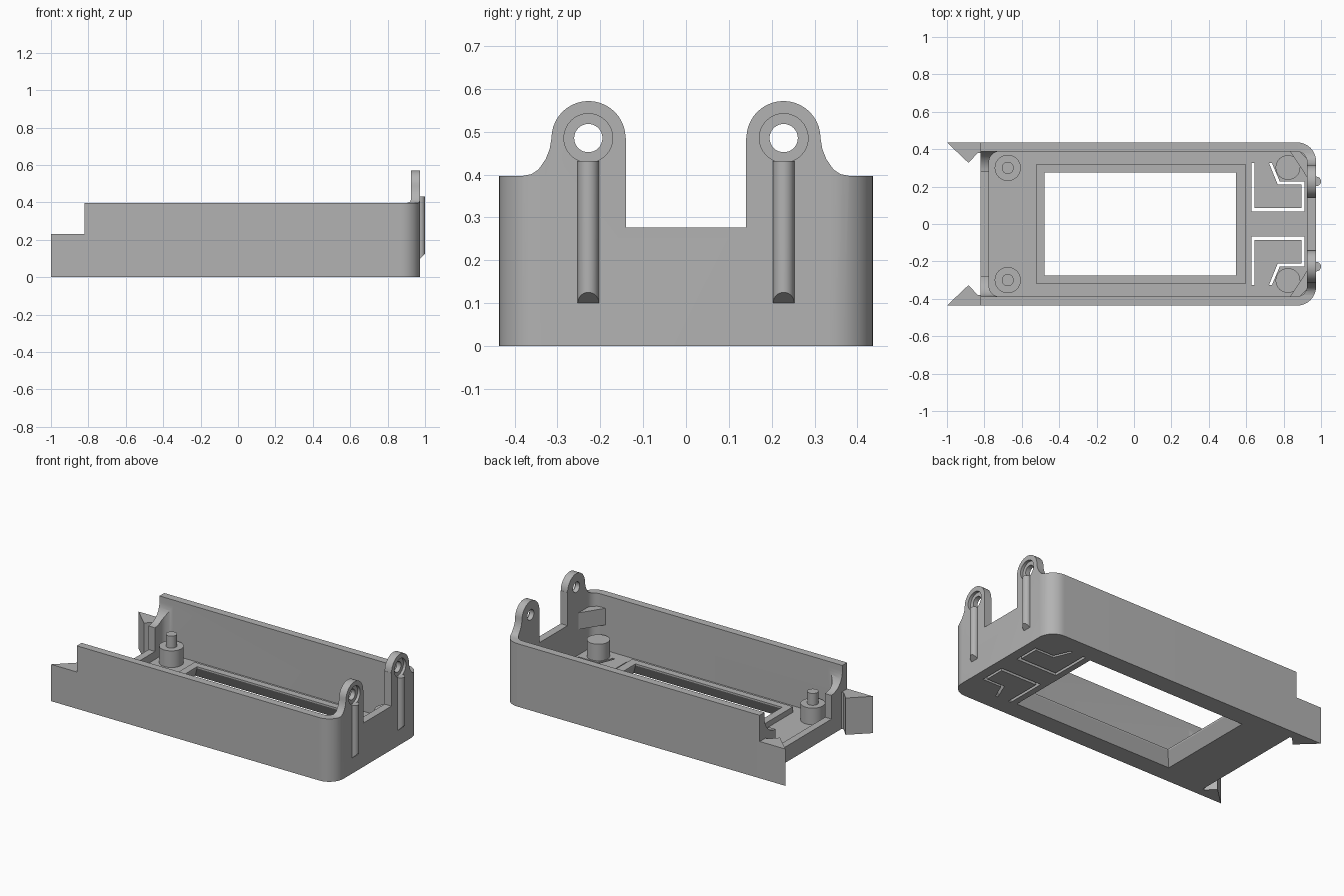
import bpy, bmesh, math
from mathutils import Vector

if "Cube" in bpy.data.objects:
    bpy.data.objects.remove(bpy.data.objects["Cube"])

grey = bpy.data.materials.new("plain_grey")
grey.diffuse_color = (0.45, 0.45, 0.45, 1)
grey.use_nodes = True
grey.node_tree.nodes["Principled BSDF"].inputs["Base Color"].default_value = grey.diffuse_color


def loft(name, rings):
    """Closed solid through rings of 3D points."""
    bm = bmesh.new()
    vs = [[bm.verts.new(p) for p in r] for r in rings]
    n = len(vs[0])
    for a, b in zip(vs, vs[1:]):
        for i in range(n):
            j = (i + 1) % n
            bm.faces.new((a[i], a[j], b[j], b[i]))
    bm.faces.new(vs[0][::-1])
    bm.faces.new(vs[-1])
    bmesh.ops.recalc_face_normals(bm, faces=bm.faces)
    me = bpy.data.meshes.new(name)
    bm.to_mesh(me)
    bm.free()
    me.materials.append(grey)
    ob = bpy.data.objects.new(name, me)
    bpy.context.collection.objects.link(ob)
    return ob


def prism(name, pts, lo, hi, axis="z"):
    """Extrude a profile: (x, y) along z, or (y, z) along x."""
    at = (lambda p, h: (p[0], p[1], h)) if axis == "z" else (lambda p, h: (h, p[0], p[1]))
    return loft(name, [[at(p, h) for p in pts] for h in (lo, hi)])


def arc(cx, cy, r, a0, a1, n=10):
    return [(cx + r * math.cos(math.radians(a0 + (a1 - a0) * i / n)),
             cy + r * math.sin(math.radians(a0 + (a1 - a0) * i / n))) for i in range(n + 1)]


def circle(cx, cy, r, n=32):
    return arc(cx, cy, r, 0, 360, n)[:-1]


def rect(x0, x1, y0, y1):
    return [(x0, y0), (x1, y0), (x1, y1), (x0, y1)]


def boolean(ob, tool, op="DIFFERENCE"):
    m = ob.modifiers.new("b", "BOOLEAN")
    m.object, m.operation, m.solver = tool, op, "EXACT"
    bpy.context.view_layer.objects.active = ob
    bpy.ops.object.modifier_apply(modifier="b")
    bpy.data.objects.remove(tool)


def mirrored(pts):
    return [(-y, z) for y, z in reversed(pts)]


W, WI, FLOOR = 0.436, 0.388, 0.05

# Tray shell: rounded at the right end, square at the left
outer = [(-0.82, -W)] + arc(0.873, -W + 0.1, 0.1, -90, 0) + arc(0.873, W - 0.1, 0.1, 0, 90) + [(-0.82, W)]
case = prism("case", outer, 0, 0.65)
r = 0.055
inner = (arc(-0.775 + r, -WI + r, r, 180, 270) + arc(0.925 - r, -WI + r, r, 270, 360)
         + arc(0.925 - r, WI - r, r, 0, 90) + arc(-0.775 + r, WI - r, r, 90, 180))
boolean(case, prism("cut", inner, FLOOR, 0.8))

# Top outline with two round lugs and the notch between them
half = ([(0.14, 0.276), (0.14, 0.485)] + arc(0.2275, 0.485, 0.0865, 180, 0, 20)
        + [(0.318, 0.46), (0.328, 0.435), (0.344, 0.412), (0.36, 0.401), (0.38, 0.397), (0.6, 0.397)])
boolean(case, prism("cut", mirrored(half) + half + [(0.6, 0.8), (-0.6, 0.8)], -2, 2, "x"))

# Low sill at the left end with curved shoulders
side = [(0.28, 0.1)] + arc(0.278, 0.36, 0.11, -90, 0) + [(0.388, 0.8)]
boolean(case, prism("cut", mirrored(side) + side, -0.9, -0.72, "x"))

# Window frame and its tapered opening
boolean(case, prism("rim", rect(-0.525, 0.598, -0.318, 0.318), 0.03, 0.085), "UNION")


def ring(grow, z):
    return [(x, y, z) for x, y in rect(-0.478 - grow, 0.545 + grow, -0.275 - grow, 0.275 + grow)]


boolean(case, loft("cut", [ring(0.055, -0.02), ring(0, 0.075), ring(0, 0.2)]))

for s in (-1, 1):
    # Lug holes with a round recess on the outside
    boolean(case, prism("cut", circle(s * 0.228, 0.485, 0.033), 0.8, 1.1, "x"))
    boolean(case, prism("cut", circle(s * 0.228, 0.485, 0.057), 0.955, 1.1, "x"))
    # Spring tongue slots in the floor
    for pts in (rect(0.627, 0.645, 0.066, 0.325), rect(0.63, 0.91, 0.066, 0.086),
                rect(0.895, 0.911, 0.07, 0.228),
                [(0.722, 0.325), (0.738, 0.325), (0.779, 0.228), (0.905, 0.228), (0.905, 0.212), (0.768, 0.212)]):
        boolean(case, prism("cut", [(x, s * y) for x, y in pts], -0.1, FLOOR + 0.01))

for s, tag in ((-1, "front"), (1, "back")):
    # Standoff with locating pin, and plain boss
    prism("standoff_" + tag, circle(-0.675, s * 0.3, 0.07), 0.04, 0.155)
    prism("pin_" + tag, circle(-0.675, s * 0.3, 0.032), 0.15, 0.23)
    prism("boss_" + tag, circle(0.823, s * 0.302, 0.066), 0.04, 0.155)
    # Corner wedge under the lug
    prism("wedge_" + tag, [(0.83, s * 0.395), (0.88, s * 0.395), (0.935, s * 0.34), (0.935, s * 0.235)], 0.21, 0.315)
    # Hook at the open end
    prism("hook_" + tag, [(-1, s * W), (-0.885, s * 0.327), (-0.835, s * 0.38), (-0.81, s * 0.38), (-0.81, s * W)], 0, 0.232)
    # Half-round rib on the end wall with a slanted foot
    prof = [(0.965, -0.025)] + arc(0.975, 0, 0.025, -90, 90, 12) + [(0.965, 0.025)]
    loft("rib_" + tag, [[(x, s * 0.228 + y, z0 + max(0, x - 0.975) * k) for x, y in prof]
                        for z0, k in ((0.1, 1.0), (0.432, 0))])

# Smooth curved faces, keep hard edges
bpy.ops.object.select_all(action="SELECT")
bpy.context.view_layer.objects.active = case
bpy.ops.object.shade_smooth_by_angle(angle=math.radians(30))
